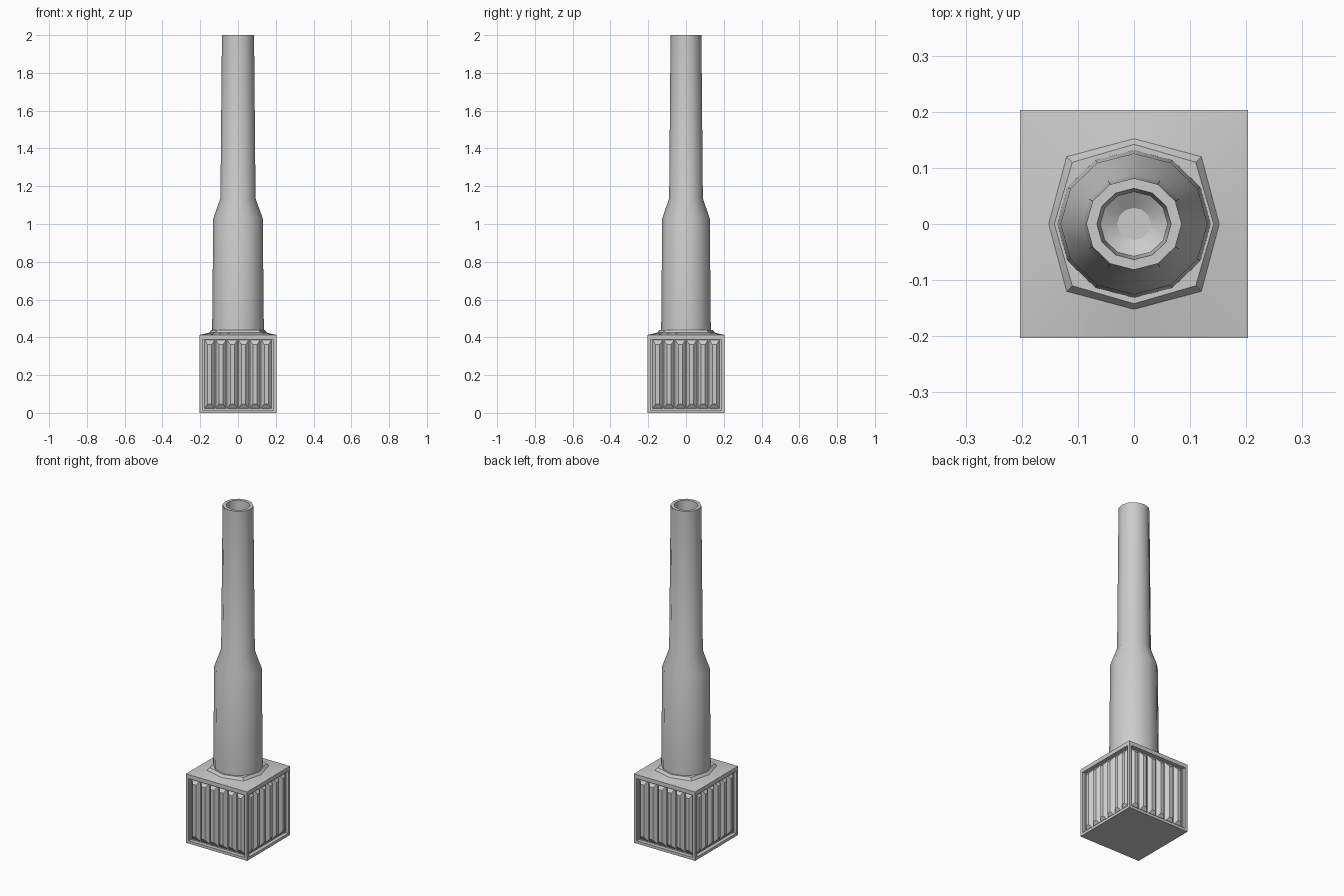
import bpy, bmesh
from math import sin, cos, pi
from mathutils import Matrix, Vector

if "Cube" in bpy.data.objects:
    bpy.data.objects.remove(bpy.data.objects["Cube"])

W = 0.203       # half width of the base
Z1 = 0.405      # top of the base sides
FRAME = 0.023   # frame bar width
DEPTH = 0.022   # panel recess


def finish(name, bm, smooth=None):
    bmesh.ops.recalc_face_normals(bm, faces=bm.faces[:])
    me = bpy.data.meshes.new(name)
    bm.to_mesh(me)
    bm.free()
    ob = bpy.data.objects.new(name, me)
    bpy.context.collection.objects.link(ob)
    if smooth:
        bpy.ops.object.select_all(action='DESELECT')
        ob.select_set(True)
        bpy.context.view_layer.objects.active = ob
        bpy.ops.object.shade_smooth_by_angle(angle=smooth)
    return ob


def loft(rings, cap=True):
    bm = bmesh.new()
    vr = [[bm.verts.new(p) for p in r] for r in rings]
    n = len(vr[0])
    for a, b in zip(vr, vr[1:]):
        for i in range(n):
            j = (i + 1) % n
            bm.faces.new((a[i], a[j], b[j], b[i]))
    if cap:
        bm.faces.new(vr[0])
        bm.faces.new(vr[-1])
    return bm


# base box with a recessed panel on each side
bm = bmesh.new()
bmesh.ops.create_cube(bm, size=1, matrix=Matrix.Translation((0, 0, Z1 / 2)) @ Matrix.Diagonal((2 * W, 2 * W, Z1, 1)))
bm.normal_update()
sides = [f for f in bm.faces if abs(f.normal.z) < 0.5]
bmesh.ops.inset_individual(bm, faces=sides, thickness=FRAME)
bmesh.ops.inset_individual(bm, faces=sides, thickness=0, depth=-DEPTH)
finish("base_box", bm)

# vertical ridges with hipped ends on all four panels
bm = bmesh.new()
half = W - FRAME
n = 6
pitch = 2 * half / n
zb, zt = FRAME, Z1 - FRAME + 0.004
for k in range(4):
    rot = Matrix.Rotation(k * pi / 2, 3, 'Z')
    for i in range(n):
        x = -half + pitch * (i + 0.5)
        yb, yo = -W + DEPTH, -W + 0.003
        w, t = pitch * 0.46, pitch * 0.18
        lo = [(x - w, yb, zb), (x + w, yb, zb), (x + w, yb, zt), (x - w, yb, zt)]
        hi = [(x - t, yo, zb + 0.025), (x + t, yo, zb + 0.025), (x + t, yo, zt - 0.025), (x - t, yo, zt - 0.025)]
        a = [bm.verts.new(rot @ Vector(p)) for p in lo]
        b = [bm.verts.new(rot @ Vector(p)) for p in hi]
        bm.faces.new(b)
        for j in range(4):
            m = (j + 1) % 4
            bm.faces.new((a[j], a[m], b[m], b[j]))
finish("panel_ridges", bm)


# sloped lid blending the square into an octagonal collar
def octagon(r, z, d):
    return [(r * cos(i * pi / 4), r * sin(i * pi / 4), z) if i % 2 == 0 else
            (d * (1 if cos(i * pi / 4) > 0 else -1), d * (1 if sin(i * pi / 4) > 0 else -1), z)
            for i in range(8)]


finish("lid_collar", loft([octagon(W, Z1, W), octagon(W, Z1 + 0.008, W),
                           octagon(0.152, 0.425, 0.12), octagon(0.142, 0.44, 0.11)]), 0.6)

# twelve-sided stepped tube with a hollow mouth
profile = [(0.137, 0.43), (0.131, 1.03), (0.093, 1.135), (0.085, 2.0),
           (0.066, 2.0), (0.06, 1.9), (0.03, 1.88)]
finish("tube", loft([[(r * cos(i * pi / 6), 0.96 * r * sin(i * pi / 6), z) for i in range(12)]
                     for r, z in profile]), 0.6)
